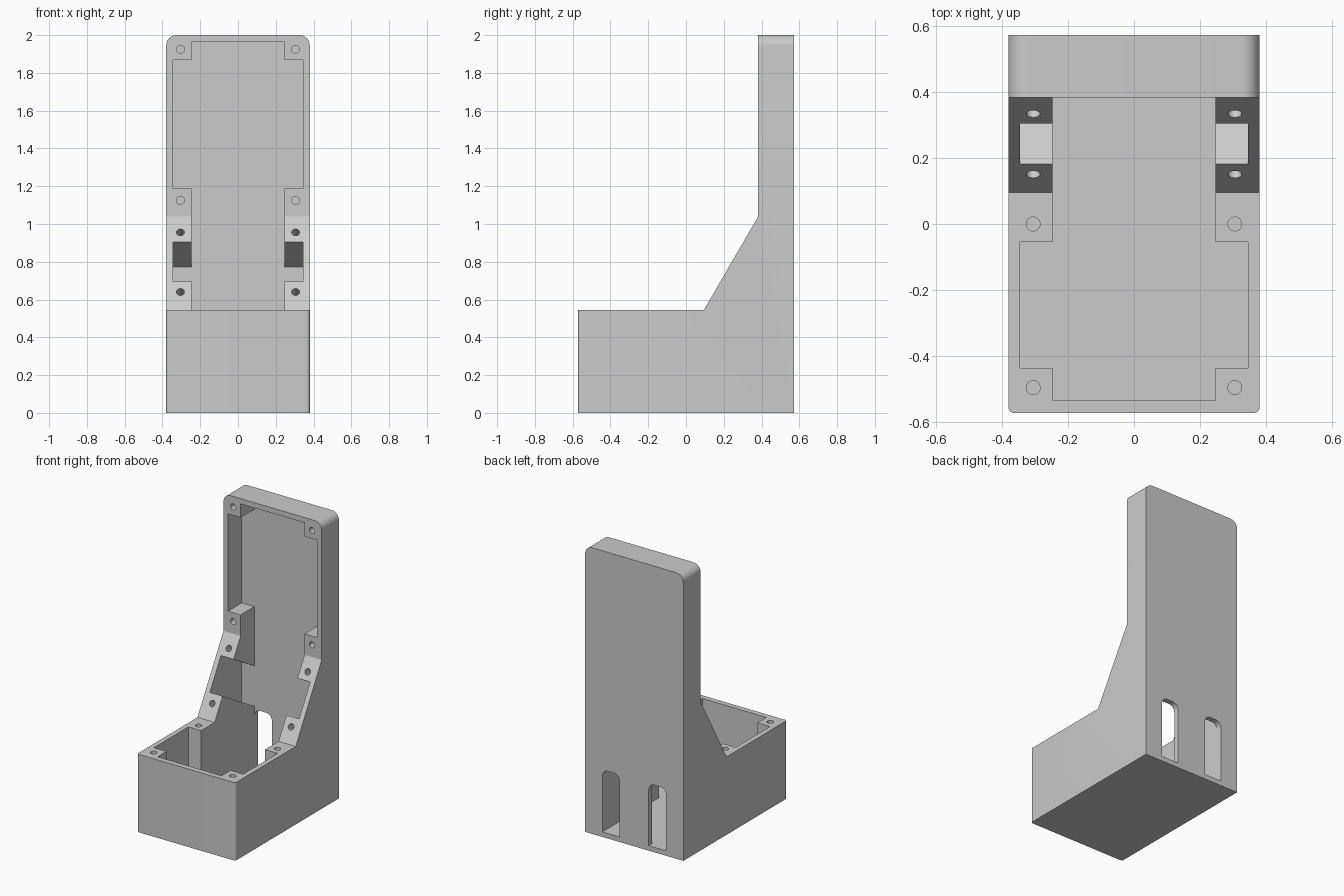
import bpy, bmesh, math
from mathutils import Vector, Matrix

cube = bpy.data.objects.get("Cube")
if cube:
    bpy.data.objects.remove(cube, do_unlink=True)

HALF_W, HALF_D, HEIGHT = 0.38, 0.572, 2.0
INNER_W, BOSS_W = 0.345, 0.247
FLOOR, BACK = 0.035, 0.534
SLOPE_LOW, SLOPE_HIGH = Vector((0, 0.095, 0.545)), Vector((0, 0.382, 1.04))
along = (SLOPE_HIGH - SLOPE_LOW).normalized()
inward = Vector((0, along.z, -along.y))

grey = bpy.data.materials.new("matte grey")
grey.use_nodes = True
colour = (0.6, 0.6, 0.6, 1)
grey.diffuse_color = colour
grey.node_tree.nodes["Principled BSDF"].inputs["Base Color"].default_value = colour


def prism(name, profile, x0, x1, bevels=()):
    """Extrude a (y, z) profile from x0 to x1; bevels = (edge test, radius)."""
    bm = bmesh.new()
    face = bm.faces.new([bm.verts.new((x0, y, z)) for y, z in profile])
    moved = bmesh.ops.extrude_face_region(bm, geom=[face])["geom"]
    bmesh.ops.translate(bm, vec=(x1 - x0, 0, 0),
                        verts=[v for v in moved if isinstance(v, bmesh.types.BMVert)])
    for test, radius in bevels:
        edges = [e for e in bm.edges if test(*(v.co for v in e.verts))]
        bmesh.ops.bevel(bm, geom=edges, offset=radius, segments=8,
                        profile=0.5, affect='EDGES')
    return finish(name, bm)


def finish(name, bm):
    bmesh.ops.recalc_face_normals(bm, faces=bm.faces[:])
    mesh = bpy.data.meshes.new(name)
    bm.to_mesh(mesh)
    bm.free()
    obj = bpy.data.objects.new(name, mesh)
    mesh.materials.append(grey)
    bpy.context.collection.objects.link(obj)
    return obj


def box(y0, y1, z0, z1):
    return [(y0, z0), (y1, z0), (y1, z1), (y0, z1)]


def drill(point, direction, depth, radius=0.021):
    """Blind screw hole that starts just outside the surface."""
    bm = bmesh.new()
    length = depth + 0.05
    turn = direction.to_track_quat('Z', 'Y').to_matrix().to_4x4()
    place = Matrix.Translation(point + direction * (depth - length / 2)) @ turn
    bmesh.ops.create_cone(bm, cap_ends=True, segments=24, radius1=radius,
                          radius2=radius, depth=length, matrix=place)
    return finish("screw_hole_cutter", bm)


# Outer shell: box base, sloped shoulder and tall back panel
outline = [(-HALF_D, 0), (HALF_D, 0), (HALF_D, HEIGHT), (SLOPE_HIGH.y, HEIGHT),
           SLOPE_HIGH.yz, SLOPE_LOW.yz, (-HALF_D, SLOPE_LOW.z)]
top_corner = lambda a, b: min(a.z, b.z) > 1.99 and abs(a.x - b.x) < 0.01
front_corner = lambda a, b: max(a.y, b.y) < -0.57 and abs(a.x - b.x) < 0.01
housing = prism("housing", outline, -HALF_W, HALF_W,
                [(top_corner, 0.055), (front_corner, 0.018)])

# Central cavity, then the wider pockets that leave corner bosses standing
upper, lower = Vector((0, 0.306, 0.905)), Vector((0, 0.183, 0.695))


def to_back(p):
    return (p + inward * ((BACK - p.y) / inward.y)).yz


slope_pocket = [(upper - inward * 0.1).yz, to_back(upper),
                to_back(lower), (lower - inward * 0.1).yz]
cutters = [prism("cavity_cutter", box(-0.534, BACK, FLOOR, 1.963), -BOSS_W, BOSS_W)]
for pocket in (box(-0.435, -0.055, FLOOR, 1), box(0, BACK, 1.187, 1.867), slope_pocket):
    cutters.append(prism("pocket_cutter", pocket, -INNER_W, INNER_W))

# Cable slots through the back wall, rounded at the top
slot_top = lambda a, b: min(a.z, b.z) > 0.46 and abs(a.x - b.x) < 0.01
for x in (-0.247, 0.112):
    cutters.append(prism("slot_cutter", box(0.5, 0.65, FLOOR, 0.47), x, x + 0.135,
                         [(slot_top, 0.045)]))

# Screw holes in every boss
for x in (-0.305, 0.305):
    side = Vector((x, 0, 0))
    for y in (-0.495, 0.0):
        cutters.append(drill(Vector((x, y, SLOPE_LOW.z)), Vector((0, 0, -1)), 0.15))
    for z in (1.125, 1.925):
        cutters.append(drill(Vector((x, SLOPE_HIGH.y, z)), Vector((0, 1, 0)), 0.12))
    for t in (0.11, 0.475):
        cutters.append(drill(side + SLOPE_LOW + along * t, inward, 0.15))

# Carve the shell
bpy.context.view_layer.objects.active = housing
for cutter in cutters:
    cutter.hide_render = True
    mod = housing.modifiers.new("carve", 'BOOLEAN')
    mod.operation, mod.solver, mod.object = 'DIFFERENCE', 'EXACT', cutter
    bpy.ops.object.modifier_apply(modifier=mod.name)
    bpy.data.objects.remove(cutter, do_unlink=True)

bpy.ops.object.select_all(action='DESELECT')
housing.select_set(True)
bpy.ops.object.shade_smooth_by_angle(angle=math.radians(30))
